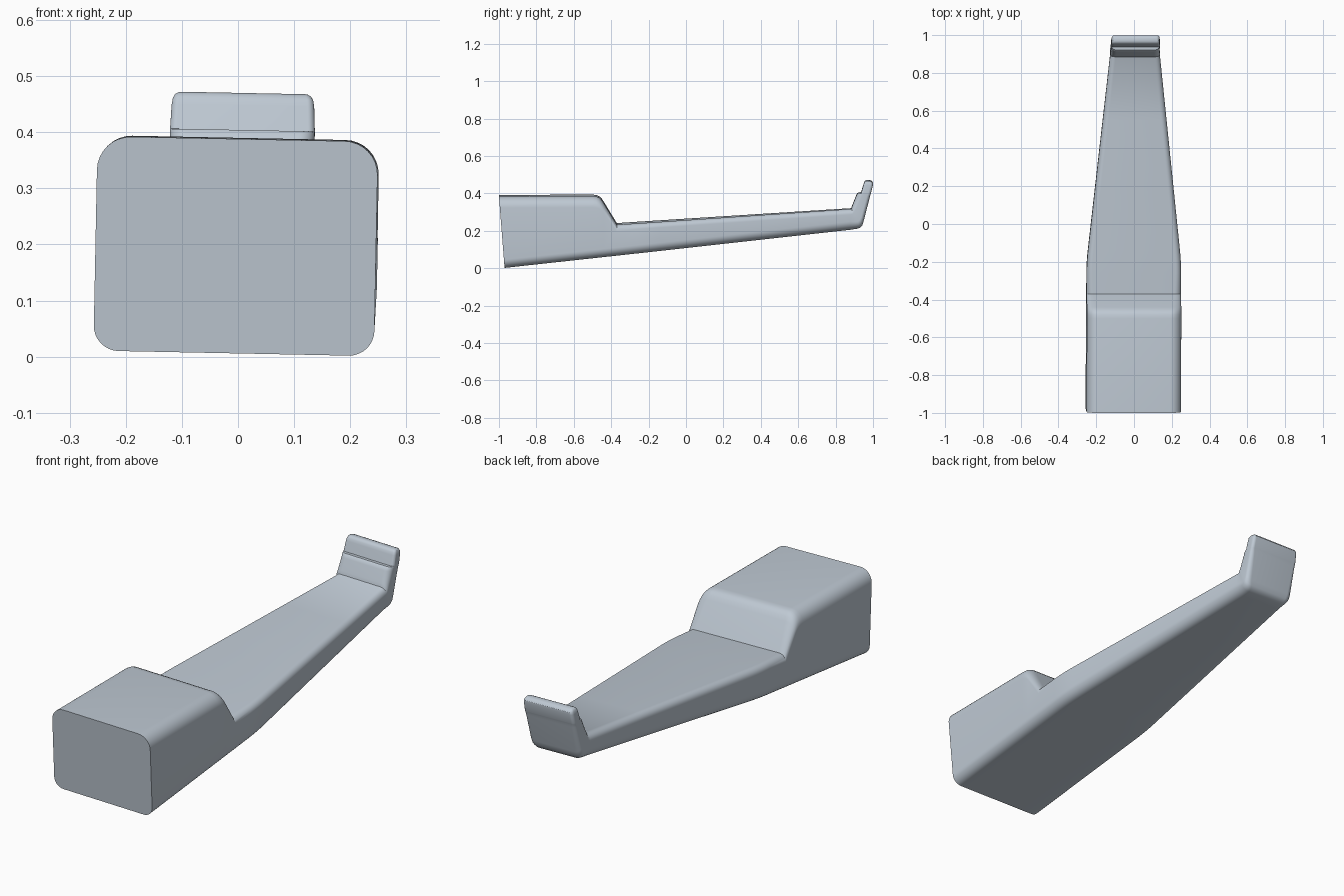
import bpy, bmesh, math

cube = bpy.data.objects.get("Cube")
if cube:
    bpy.data.objects.remove(cube)

mat = bpy.data.materials.new("pale_blue_grey")
mat.use_nodes = True
colour = (0.52, 0.585, 0.655, 1)
mat.diffuse_color = colour
mat.node_tree.nodes["Principled BSDF"].inputs["Base Color"].default_value = colour

STEPS = 8
ROLL = 0.02
YAW = 0.004


def underside(y):
    """Height of the straight sloping underside."""
    return 0.006 + (y + 0.97) * 0.109


def half_width(y):
    """Parallel head, then a taper with a softened shoulder."""
    if y < -0.26:
        return 0.25
    if y < -0.14:
        return 0.25 - 0.45 * (y + 0.26) ** 2
    return 0.2435 - 0.108 * (y + 0.14)


def ring(bottom, top, w, rb, rt):
    """Rounded rectangle standing between a bottom and a top (y, z) point."""
    height = math.dist(bottom, top)
    corners = [(w - rt, height - rt, rt, 0), (-w + rt, height - rt, rt, 1),
               (-w + rb, rb, rb, 2), (w - rb, rb, rb, 3)]
    points = []
    for cx, cv, r, quarter in corners:
        for i in range(STEPS + 1):
            a = (quarter + i / STEPS) * math.pi / 2
            x, t = cx + r * math.cos(a), (cv + r * math.sin(a)) / height
            y = bottom[0] + (top[0] - bottom[0]) * t
            z = bottom[1] + (top[1] - bottom[1]) * t
            # slight roll and yaw of the whole piece
            points.append((x + ROLL * (z - 0.2) + YAW * y, y, z - ROLL * x))
    return points


sections = [ring((-0.97, 0.006), (-1, 0.388), 0.25, 0.045, 0.06)]

# head top, rounded brow and slope down to the handle
for y, z, rt in [(-0.5, 0.39, 0.06), (-0.48, 0.388, 0.06), (-0.465, 0.382, 0.058),
                 (-0.452, 0.37, 0.055), (-0.44, 0.353, 0.05), (-0.37, 0.237, 0.035)]:
    sections.append(ring((y, underside(y)), (y, z), half_width(y), 0.045, rt))

# tapering handle
for y in (-0.26, -0.23, -0.2, -0.17, -0.14, 0.2, 0.55, 0.88):
    top = 0.237 + (y + 0.37) * 0.0655
    sections.append(ring((y, underside(y)), (y, top), half_width(y), 0.045, 0.03))

# bend at the end, stepped lip and upturned tip: bottom, top, width, radii
tip = [
    ((0.915, 0.213), (0.885, 0.322), 0.131, 0.04, 0.03),
    ((0.932, 0.219), (0.887, 0.33), 0.131, 0.036, 0.03),
    ((0.943, 0.232), (0.89, 0.338), 0.131, 0.032, 0.03),
    ((0.95, 0.255), (0.894, 0.348), 0.13, 0.026, 0.03),
    ((0.983, 0.382), (0.91, 0.388), 0.129, 0.018, 0.03),
    ((0.986, 0.394), (0.915, 0.399), 0.129, 0.016, 0.028),
    ((0.988, 0.4), (0.922, 0.404), 0.129, 0.015, 0.025),
    ((0.989, 0.403), (0.936, 0.404), 0.129, 0.015, 0.012),
    ((0.999, 0.445), (0.949, 0.448), 0.127, 0.015, 0.012),
    ((0.999, 0.456), (0.953, 0.46), 0.125, 0.014, 0.011),
    ((0.994, 0.464), (0.959, 0.467), 0.121, 0.012, 0.01),
    ((0.984, 0.469), (0.967, 0.47), 0.114, 0.007, 0.006),
]
sections += [ring(*s) for s in tip]

# skin the sections
bm = bmesh.new()
loops = [[bm.verts.new(p) for p in s] for s in sections]
count = len(loops[0])
for a, b in zip(loops, loops[1:]):
    for i in range(count):
        j = (i + 1) % count
        bm.faces.new((a[i], a[j], b[j], b[i]))
bm.faces.new(loops[0])
bm.faces.new(loops[-1])
bmesh.ops.recalc_face_normals(bm, faces=bm.faces)

mesh = bpy.data.meshes.new("handle_body")
bm.to_mesh(mesh)
bm.free()
mesh.materials.append(mat)
body = bpy.data.objects.new("handle_body", mesh)
bpy.context.collection.objects.link(body)

for o in bpy.context.selected_objects:
    o.select_set(False)
body.select_set(True)
bpy.context.view_layer.objects.active = body
bpy.ops.object.shade_smooth_by_angle(angle=math.radians(32))
